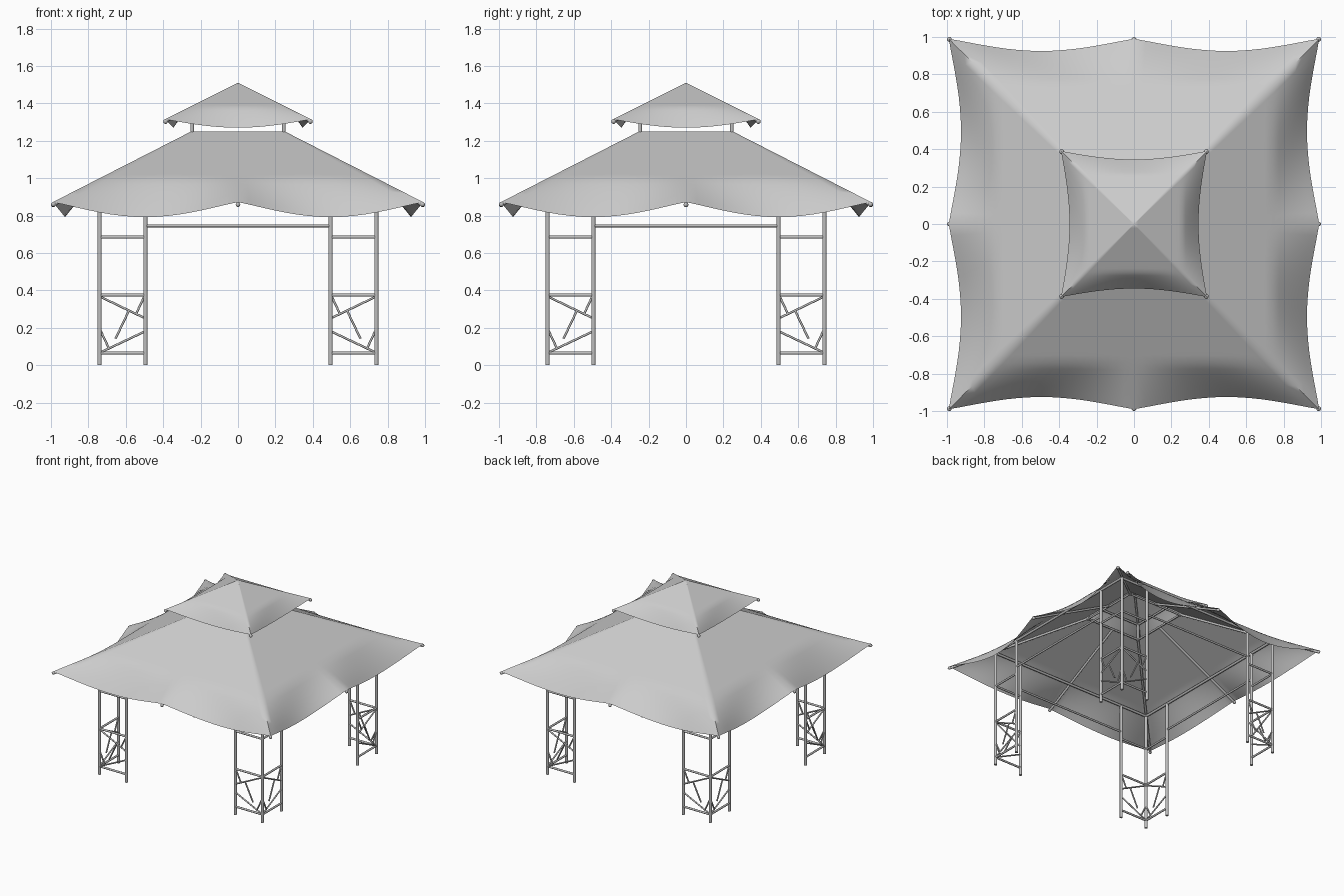
import bpy, bmesh, math
from mathutils import Vector, Matrix

if "Cube" in bpy.data.objects:
    bpy.data.objects.remove(bpy.data.objects["Cube"], do_unlink=True)


def make_material(name, value):
    mat = bpy.data.materials.new(name)
    mat.use_nodes = True
    mat.diffuse_color = (value, value, value, 1)
    mat.node_tree.nodes["Principled BSDF"].inputs["Base Color"].default_value = (value, value, value, 1)
    return mat


fabric = make_material("light grey fabric", 0.6)
metal = make_material("grey metal", 0.52)


def finish(name, bm, mat, angle):
    mesh = bpy.data.meshes.new(name)
    bm.to_mesh(mesh)
    bm.free()
    mesh.materials.append(mat)
    obj = bpy.data.objects.new(name, mesh)
    bpy.context.collection.objects.link(obj)
    bpy.ops.object.select_all(action='DESELECT')
    obj.select_set(True)
    bpy.context.view_layer.objects.active = obj
    bpy.ops.object.shade_smooth_by_angle(angle=math.radians(angle))
    return obj


def tubes(name, segments, radius):
    """Round bars between pairs of points, joined in one object."""
    bm = bmesh.new()
    for a, b in segments:
        a, b = Vector(a), Vector(b)
        d = b - a
        matrix = Matrix.Translation((a + b) / 2) @ d.to_track_quat('Z', 'Y').to_matrix().to_4x4()
        bmesh.ops.create_cone(bm, cap_ends=True, segments=10, radius1=radius, radius2=radius,
                              depth=d.length, matrix=matrix)
    return finish(name, bm, metal, 40)


def canopy(name, inner, outer, z_top, z_eave, drop, pull, scallop, columns=32, rows=18):
    """Four fabric panels that run straight to the frame, then droop to a scalloped eave."""
    bm = bmesh.new()
    bend = 0.66
    for side in range(4):
        turn = Matrix.Rotation(side * math.pi / 2, 3, 'Z')
        grid = []
        for j in range(rows + 1):
            t = j / rows
            half = inner + (outer - inner) * t
            k = max(0, (t - bend) / (1 - bend)) ** 1.15
            row = []
            for i in range(columns + 1):
                u = 2 * i / columns - 1
                s = scallop(u) * k
                point = Vector((u * half, -half + pull * s, z_top + (z_eave - z_top) * t - drop * s))
                row.append(bm.verts.new(turn @ point))
            grid.append(row)
        for j in range(rows):
            for i in range(columns):
                bm.faces.new((grid[j][i], grid[j + 1][i], grid[j + 1][i + 1], grid[j][i + 1]))
    # Weld the hips and the peak
    bmesh.ops.remove_doubles(bm, verts=bm.verts, dist=0.0005)
    bmesh.ops.recalc_face_normals(bm, faces=bm.faces)
    if sum(f.normal.z for f in bm.faces) < 0:
        bmesh.ops.reverse_faces(bm, faces=bm.faces)
    return finish(name, bm, fabric, 60)


# Fabric roofs
canopy("main_canopy", 0.25, 0.99, 1.25, 0.872, 0.08, 0.065,
       lambda u: abs(math.sin(math.pi * u)) ** 1.1)
canopy("top_canopy", 0, 0.39, 1.51, 1.315, 0.045, 0.045,
       lambda u: math.cos(math.pi * u / 2))

OUT, IN = 0.74, 0.495
corners = [(sx, sy) for sx in (-1, 1) for sy in (-1, 1)]

# Lattice bars on one leg face: (along, height) pairs
lattice = [((0.74, 0.368), (0.495, 0.25)), ((0.545, 0.274), (0.5, 0.37)),
           ((0.583, 0.292), (0.657, 0.108)), ((0.495, 0.182), (0.74, 0.066)),
           ((0.735, 0.185), (0.69, 0.09))]
lattice[2] = ((0.583, 0.292), (0.655, 0.142))

posts, rails, braces, hips, top_hips, top_posts, caps = [], [], [], [], [], [], []
for sx, sy in corners:
    # Three posts in an L at each corner
    for px, py in ((OUT, OUT), (IN, OUT), (OUT, IN)):
        posts.append(((sx * px, sy * py, 0), (sx * px, sy * py, 0.975)))

    # Both faces of the L share the same bars, with x and y swapped
    for swap in (False, True):
        def place(along, z):
            x, y = (OUT, along) if swap else (along, OUT)
            return (sx * x, sy * y, z)
        for z in (0.065, 0.375, 0.685):
            rails.append((place(IN, z), place(OUT, z)))
        for a, b in lattice:
            braces.append((place(*a), place(*b)))

    # Hip rafters and the raised top frame
    hips.append(((sx * 0.25, sy * 0.25, 1.236), (sx * 0.985, sy * 0.985, 0.858)))
    top_hips.append(((0, 0, 1.497), (sx * 0.385, sy * 0.385, 1.305)))
    top_posts.append(((sx * 0.245, sy * 0.245, 1.225), (sx * 0.245, sy * 0.245, 1.375)))
    caps += [(sx * 0.987, sy * 0.987, 0.86), (sx * 0.387, sy * 0.387, 1.303)]

# Bars that repeat on all four sides
beams, rings = [], []
for side in range(4):
    turn = Matrix.Rotation(side * math.pi / 2, 3, 'Z')

    def span(half, y, z):
        return (turn @ Vector((-half, y, z)), turn @ Vector((half, y, z)))
    beams.append(span(OUT, OUT, 0.972))
    rails.append(span(IN, OUT, 0.745))
    rings.append(span(0.245, 0.245, 1.235))
    rings.append(span(0.245, 0.245, 1.365))
    hips.append((turn @ Vector((0, 0.25, 1.236)), turn @ Vector((0, 0.985, 0.858))))
    caps.append(turn @ Vector((0, 0.987, 0.858)))

tubes("corner_posts", posts, 0.0115)
tubes("leg_rails", rails, 0.008)
tubes("lattice_braces", braces, 0.006)
tubes("eave_beams", beams, 0.01)
tubes("main_rafters", hips, 0.009)
tubes("top_rafters", top_hips, 0.008)
tubes("top_posts", top_posts, 0.01)
tubes("top_rings", rings, 0.008)

# Rounded end caps on the rafters
bm = bmesh.new()
for point in caps:
    bmesh.ops.create_uvsphere(bm, u_segments=10, v_segments=6, radius=0.013,
                              matrix=Matrix.Translation(point))
finish("rafter_caps", bm, metal, 60)
